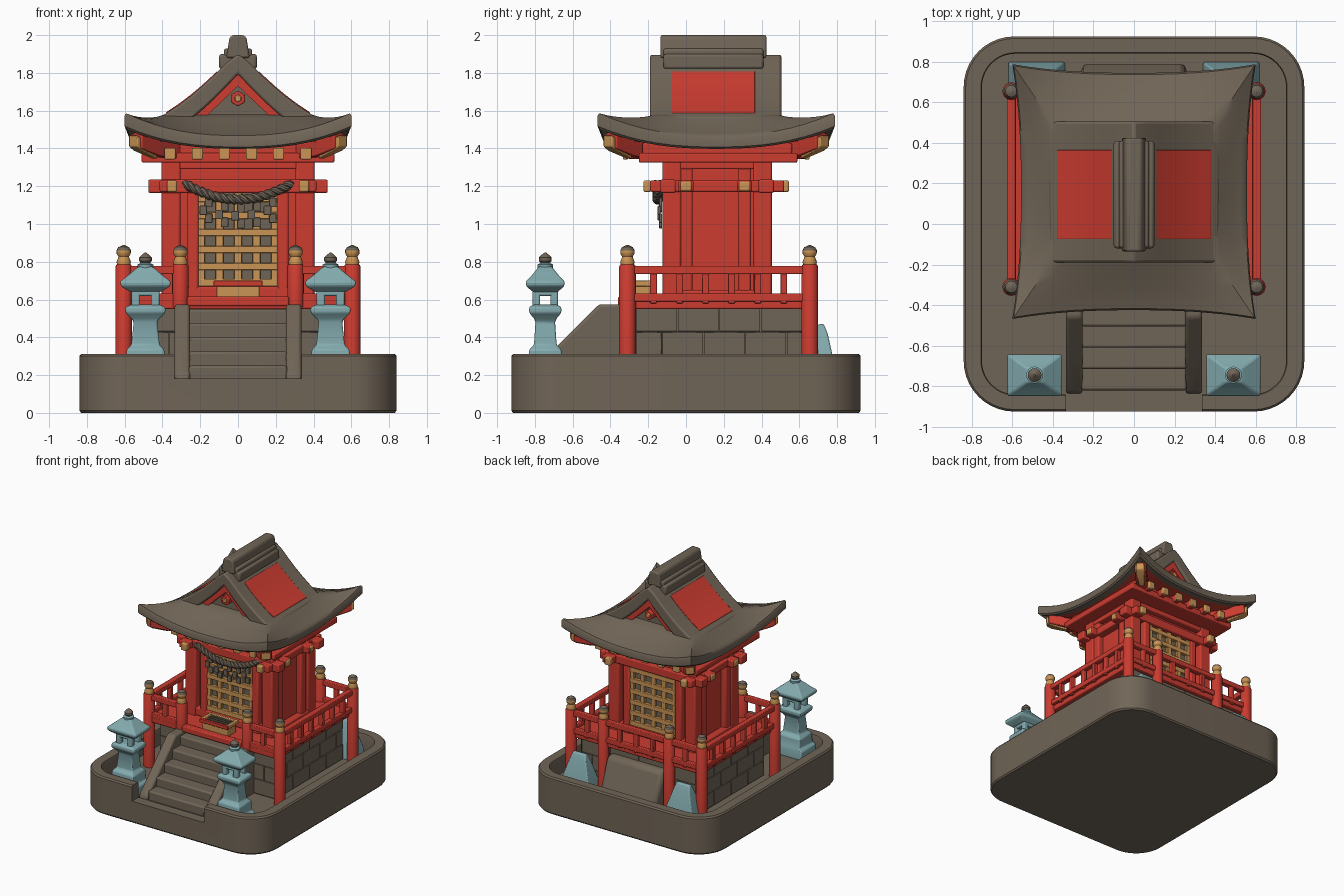
import bpy, bmesh, math
from mathutils import Vector

if "Cube" in bpy.data.objects:
    bpy.data.objects.remove(bpy.data.objects["Cube"])

def mat(name, c):
    m = bpy.data.materials.new(name)
    m.diffuse_color = (*c, 1)
    m.use_nodes = True
    m.node_tree.nodes["Principled BSDF"].inputs["Base Color"].default_value = m.diffuse_color
    return m
STONE = mat("stone_grey", (0.163, 0.130, 0.095))
RED = mat("shrine_red", (0.60, 0.045, 0.03))
GOLD = mat("aged_gold", (0.60, 0.30, 0.09))
BLUE = mat("lantern_blue", (0.23, 0.41, 0.43))
CY = 0.16   # y centre of the building

def finish(name, bm, m, bevel=0.0):
    bmesh.ops.recalc_face_normals(bm, faces=bm.faces)
    me = bpy.data.meshes.new(name)
    bm.to_mesh(me); bm.free()
    ob = bpy.data.objects.new(name, me)
    bpy.context.collection.objects.link(ob)
    me.materials.append(m)
    if bevel:
        b = ob.modifiers.new("soft_edges", 'BEVEL')
        b.width, b.segments = bevel, 2
    return ob

def boxes(name, items, m, bevel=0.008):
    """items: (x0, x1, y0, y1, z0, z1)"""
    bm = bmesh.new()
    for x0, x1, y0, y1, z0, z1 in items:
        for v in bmesh.ops.create_cube(bm, size=1)['verts']:
            v.co = ((x0+x1)/2 + v.co.x*(x1-x0), (y0+y1)/2 + v.co.y*(y1-y0), (z0+z1)/2 + v.co.z*(z1-z0))
    return finish(name, bm, m, bevel)

def loft(name, rings, m, bevel=0.0):
    bm = bmesh.new()
    R = [[bm.verts.new(p) for p in r] for r in rings]
    n = len(R[0])
    for a, b in zip(R, R[1:]):
        for i in range(n):
            bm.faces.new((a[i], a[(i+1) % n], b[(i+1) % n], b[i]))
    bm.faces.new(R[0]); bm.faces.new(R[-1])
    return finish(name, bm, m, bevel)

def prism_x(name, pts, x0, x1, m, bevel=0.01):
    return loft(name, [[(x, y, z) for y, z in pts] for x in (x0, x1)], m, bevel)

def prism_y(name, pts, y0, y1, m, bevel=0.0):
    return loft(name, [[(x, y, z) for x, z in pts] for y in (y0, y1)], m, bevel)

def lathe(name, x, y, prof, m, n=16):
    return loft(name, [[(x + r*math.cos(2*math.pi*i/n), y + r*math.sin(2*math.pi*i/n), z)
                        for i in range(n)] for r, z in prof], m)

def tower(name, x, y, prof, m, bevel=0.008):
    return loft(name, [[(x+sx*hx, y+sy*hy, z) for sx, sy in ((-1, -1), (1, -1), (1, 1), (-1, 1))]
                       for hx, hy, z in prof], m, bevel)

def rounded(hx, hy, r, z, n=10):
    return [(sx*(hx-r) + r*math.cos(a0 + math.pi/2*i/n), sy*(hy-r) + r*math.sin(a0 + math.pi/2*i/n), z)
            for sx, sy, a0 in ((1, 1, 0), (-1, 1, math.pi/2), (-1, -1, math.pi), (1, -1, 1.5*math.pi))
            for i in range(n+1)]

# base tray with a notch in front of the stairs
base = loft("base_tray", [rounded(.83, .915, .24, 0), rounded(.84, .925, .25, .012), rounded(.84, .925, .25, .30),
                          rounded(.83, .915, .24, .312), rounded(.755, .845, .17, .312),
                          rounded(.75, .84, .165, .30), rounded(.75, .84, .165, .175)], STONE)
cut = boxes("notch_cutter", [(-.335, .335, -1, -.78, .182, .5)], STONE, 0)
cut.hide_render = True
mod = base.modifiers.new("notch", 'BOOLEAN')
mod.operation, mod.object, mod.solver = 'DIFFERENCE', cut, 'EXACT'
bpy.context.view_layer.objects.active = base
bpy.ops.object.modifier_apply(modifier="notch")
bpy.data.objects.remove(cut)

# stone foundation in courses
blocks = [(-.525, .525, -.26, .615, .16, .55)]
for k in range(3):
    z0, off = .18 + .125*k, (.1 if k % 2 else 0)
    edges = [-.53] + [-.53 + .265*j - off for j in range(1, 5)] + [.53]
    for a, b in zip(edges, edges[1:]):
        for y in (-.27, .595):
            blocks.append((a+.002, b-.002, y, y+.03, z0+.002, z0+.123))
        ya, yb = CY+.015 + a*.83, CY+.015 + b*.83
        for x in (-.54, .51):
            blocks.append((x, x+.03, ya+.002, yb-.002, z0+.002, z0+.123))
boxes("foundation_stones", blocks, STONE)

# stairs and cheek walls
boxes("stair_steps", [(-.26, .26, -.82+.105*i, -.25, .16, .25+.075*i) for i in range(5)], STONE, .012)
for s in (-1, 1):
    prism_x("stair_cheek", [(-.84, .17), (-.83, .21), (-.65, .385), (-.46, .575), (-.25, .575), (-.25, .17)],
            s*.255, s*.335, STONE, .014)
prism_x("rear_stone_mound", [(.6, .17), (.6, .5), (.68, .49), (.8, .18)], -.26, .26, STONE, .03)

# veranda floor and offering box
boxes("veranda_floor", [(-.6, .6, -.33, .66, .55, .60), (-.27, .27, -.36, -.3, .565, .615)], RED)
boxes("offering_box", [(-.115, .115, -.31, -.19, .60, .68), (-.13, .13, -.20, -.175, .67, .70),
                       (-.13, -.105, -.31, -.19, .67, .70), (.105, .13, -.31, -.19, .67, .70)], GOLD, .005)
boxes("offering_box_front_rim", [(-.13, .13, -.325, -.30, .67, .70)], RED, .004)
boxes("offering_box_slats", [(-.1, .1, -.295+.03*i, -.28+.03*i, .675, .69) for i in range(4)], STONE, .003)

# railing posts with onion caps, weathered on top
posts = [(sx*.605, y, .175) for sx in (-1, 1) for y in (-.31, .655)]
posts += [(sx*.305, y, .56 if y < 0 else .175) for sx in (-1, 1) for y in (-.31, .655)]
for x, y, z in posts:
    lathe("railing_post", x, y, [(.044, z), (.044, .775), (.038, .785)], RED)
    cap = lathe("post_cap", x, y, [(.034, .78), (.038, .80), (.030, .82), (.028, .828), (.037, .842), (.038, .86),
                                   (.029, .877), (.006, .888)], GOLD)
    cap.data.materials.append(STONE)
    for p in cap.data.polygons:
        if p.center.z > .862:
            p.material_index = 1
rails = []
for z0, z1, w in ((.735, .777, .022), (.59, .632, .02)):
    for s in (-1, 1):
        rails.append((s*.605-w, s*.605+w, -.31, .655, z0, z1))
        rails.append((min(s*.305, s*.605), max(s*.305, s*.605), -.31-w, -.31+w, z0, z1))
    rails.append((-.605, .605, .655-w, .655+w, z0, z1))
bal = [(s*.605, -.31 + .965*i/7) for s in (-1, 1) for i in range(1, 7)]
bal += [(-.605 + 1.21*i/8, .655) for i in range(1, 8)] + [(s*.455, -.31) for s in (-1, 1)]
rails += [(x-.018, x+.018, y-.018, y+.018, .58, .75) for x, y in bal]
boxes("railings", rails, RED, .005)

# walls, corner posts, door frames
boxes("wall_core", [(-.35, .35, CY-.23, CY+.24, .59, 1.36)], RED)
pil = []
for s in (-1, 1):
    for y in (CY-.235, CY+.245):
        pil.append((s*.355-.05, s*.355+.05, y-.05, y+.05, .59, 1.35))
    for y in (0.0, .31):
        pil.append((s*.365-.03, s*.365+.03, y-.035, y+.035, .59, 1.35))
    pil.append((s*.375-.03, s*.375+.03, CY-.28, CY+.29, .59, .65))
    for f in (-1, 1):
        y = CY+.005 + f*.25
        pil.append((s*.238-.03, s*.238+.03, y-.035, y+.035, .59, 1.2))
for f in (-1, 1):
    y = CY+.005 + f*.25
    pil.append((-.36, .36, y-.035, y+.035, .60, .67))
boxes("wall_posts", pil, RED, .012)

# tie beams and eave slab
beams = []
for s in (-1, 1):
    beams.append((-.475, .475, CY+.005+s*.26-.04, CY+.005+s*.26+.04, 1.165, 1.235))
    beams.append((s*.37-.045, s*.37+.045, CY-.35, CY+.36, 1.17, 1.23))
    for y in (0.0, .31):
        beams.append((min(s*.3, s*.465), max(s*.3, s*.465), y-.04, y+.04, 1.17, 1.23))
boxes("tie_beams", beams, RED)
boxes("eave_slab", [(-.51, .51, CY-.41, CY+.43, 1.325, 1.375), (-.40, .40, CY-.28, CY+.29, 1.29, 1.33),
                    (-.46, .46, CY-.39, CY+.40, 1.37, 1.43)], RED)
tips = [(s*.35-.026, s*.35+.026, CY+f*.365-.02, CY+f*.365+.02, 1.17, 1.23) for s in (-1, 1) for f in (-1, 1)]
tips += [(s*.46-.012, s*.46+.012, y-.03, y+.03, 1.175, 1.225) for s in (-1, 1) for y in (0.0, .31)]
boxes("beam_end_caps", tips, GOLD)

# lattice doors front and back
for f in (-1, 1):
    y = CY+.005 + f*.24
    boxes("door_panel", [(-.21, .21, y-.012, y+.012, .66, 1.2)], STONE, 0)
    y += f*.02
    bars = [(.098*i-.02, .098*i+.02, y-.014, y+.014, .67, 1.2) for i in range(-2, 3)]
    bars += [(-.215, .215, y-.016, y+.016, z-.019, z+.019) for z in (.775, .865, .955, 1.045, 1.135, 1.19)]
    bars.append((-.215, .215, y-.018, y+.018, .67, .71))
    boxes("door_lattice", bars, GOLD, .004)

# twisted rope with paper streamers
for ph in (0, math.pi):
    cu = bpy.data.curves.new("rope_strand", 'CURVE')
    cu.dimensions, cu.bevel_depth, cu.bevel_resolution, cu.use_fill_caps = '3D', .016, 2, True
    sp = cu.splines.new('POLY')
    sp.points.add(80)
    for i, p in enumerate(sp.points):
        t = i/40 - 1
        a = t*26 + ph
        p.co = (.285*t, -.15 + .012*math.cos(a), 1.13 + .085*t*t + .012*math.sin(a), 1)
    ob = bpy.data.objects.new("rope_strand", cu)
    bpy.context.collection.objects.link(ob)
    cu.materials.append(STONE)
    bpy.ops.object.select_all(action='DESELECT')
    ob.select_set(True)
    bpy.context.view_layer.objects.active = ob
    bpy.ops.object.convert(target='MESH')
st = []
for x in (-.17, -.085, 0, .085, .17):
    for k in range(3):
        dx = .014*(-1)**k
        z = 1.11 + 1.0*x*x - .042*k
        st.append((x+dx-.02, x+dx+.02, -.142-.008*(k % 2), -.126-.008*(k % 2), z-.05, z))
boxes("paper_streamers", st, STONE, .004)

# rafters with gold ends, and hip rafters at the corners
xs = (-.36, -.215, -.072, .072, .215, .36)
boxes("rafters", [(x-.025, x+.025, CY-.47, CY+.48, 1.345, 1.40) for x in xs], RED)
boxes("rafter_ends", [(x-.029, x+.029, CY+f*.48-.014, CY+f*.48+.014, 1.342, 1.403) for x in xs for f in (-1, 1)], GOLD, .006)
for sx in (-1, 1):
    for sy in (-1, 1):
        def diag(d, z, w, h):   # cross-section across the corner diagonal
            c, n = Vector((sx*(.38+d), CY+sy*(.40+d), z)), Vector((sx, -sy, 0)).normalized()*w
            return [c-n, c+n, c+n+Vector((0, 0, h)), c-n+Vector((0, 0, h))]
        loft("hip_rafter", [diag(-.1, 1.33, .045, .08), diag(.06, 1.36, .045, .08), diag(.16, 1.40, .045, .10)], RED, .006)
        loft("hip_rafter_end", [diag(.06, 1.345, .02, .03), diag(.15, 1.388, .035, .06), diag(.175, 1.41, .033, .06)], GOLD, .006)

# flared skirt roof, built from rings of the plan
N = 16
def ring(hx, hy, flare, z, lift):
    out = []
    for k in range(4):
        for i in range(N):
            s = -1 + 2*i/N
            c = abs(s)**2.4
            h = (hx + flare*c, hy + flare*c)
            corner = (hx+flare, hy+flare)
            x, y = ((s*corner[0], -h[1]), (h[0], s*corner[1]), (-s*corner[0], h[1]), (-h[0], -s*corner[1]))[k]
            out.append((x, CY+y, z + lift*c))
    return out
rings = [ring(.40, .40, 0, 1.40, .04), ring(.49, .52, .03, 1.40, .085), ring(.545, .572, .04, 1.398, .10),
         ring(.557, .585, .043, 1.408, .11), ring(.557, .585, .043, 1.455, .118), ring(.55, .577, .043, 1.468, .118)]
for j in range(1, 7):
    t = j/6
    rings.append(ring(.55-.16*t, .577-.257*t, .043*(1-t), 1.468+.112*t**1.15, .118*(1-t)**1.4))
skirt = loft("skirt_roof", rings, STONE)
skirt.data.materials.append(RED)
for p in skirt.data.polygons:   # painted soffit
    r = max(abs(p.center.x)/.49, abs(p.center.y-CY)/.52)
    if p.normal.z < -.5 and r < 1.03:
        p.material_index = 1

# curved gable roof
def gz(x):
    return 1.92 - 1.13*abs(x) + .66*x*x
gx = [-.42 + .06*i for i in range(15)]
prism_y("gable_roof", [(x, min(1.9, gz(x))) for x in gx] + [(x, max(1.53, gz(x)-.125)) for x in reversed(gx)],
        CY-.35, CY+.345, STONE, .012)
px = [.11 + .045*i for i in range(7)]
for s in (-1, 1):
    prism_y("roof_panel", [(s*x, gz(x)+.006) for x in px] + [(s*x, gz(x)-.02) for x in reversed(px)],
            -.075, .365, RED, .003)
# gable ends: stone infill, red frame, round pendant
prism_y("gable_infill", [(-.36, 1.52), (.36, 1.52), (0, 1.80)], CY-.28, CY+.275, STONE)
for f in (-1, 1):
    y0, y1 = sorted((CY+f*.26, CY+f*.325))
    for s in (-1, 1):
        prism_y("gable_board", [(0, 1.80), (s*.28, 1.545), (s*.195, 1.545), (0, 1.73)], y0, y1, RED)
    for nm, r, d, m in (("gable_pendant", .042, .335, RED), ("pendant_boss", .02, .342, GOLD)):
        prism_y(nm, [(r*math.cos(math.pi*(i+.5)/3), 1.665 + r*math.sin(math.pi*(i+.5)/3)) for i in range(6)],
                CY+f*.26, CY+f*d, m, .005)
# ridge
boxes("ridge", [(-.10, .10, -.12, .41, 1.82, 1.90), (-.075, .075, -.12, .41, 1.86, 1.93)], STONE, .014)
prism_y("ridge_cap", [(-.062, 1.88), (-.045, 1.985), (-.03, 2.0), (.03, 2.0), (.045, 1.985), (.062, 1.88)],
        -.135, .425, STONE, .01)

# stone lanterns
for s in (-1, 1):
    x, y = s*.49, -.745
    tower("lantern_pedestal", x, y, [(.125, .1, .17), (.125, .1, .24), (.1, .09, .26), (.1, .085, .335), (.075, .06, .36),
                                     (.062, .052, .48), (.075, .06, .50), (.105, .085, .53), (.105, .085, .56), (.07, .06, .575)], BLUE)
    boxes("lantern_firebox", [(x+a*.052-.022, x+a*.052+.022, y+b*.047-.02, y+b*.047+.02, .56, .67)
                              for a in (-1, 1) for b in (-1, 1)] + [(x-.074, x+.074, y-.067, y+.067, .62, .66)], BLUE)
    tower("lantern_roof", x, y, [(.08, .065, .64), (.13, .1, .67), (.135, .103, .695), (.09, .07, .73), (.05, .042, .765),
                                 (.035, .035, .775)], BLUE)
    lathe("lantern_neck", x, y, [(.04, .76), (.042, .785), (.022, .795)], BLUE)
    lathe("lantern_finial", x, y, [(.022, .79), (.034, .805), (.034, .822), (.018, .838), (.005, .848)], STONE)
    # half-buried lantern foot behind the building
    tower("rear_lantern_foot", s*.48, .715, [(.14, .085, .17), (.13, .075, .24), (.075, .035, .42), (.06, .015, .47)], BLUE)

# smooth shading that keeps edges sharp
for ob in list(bpy.context.scene.objects):
    bpy.ops.object.select_all(action='DESELECT')
    ob.select_set(True)
    bpy.context.view_layer.objects.active = ob
    bpy.ops.object.shade_smooth_by_angle(angle=math.radians(35))
